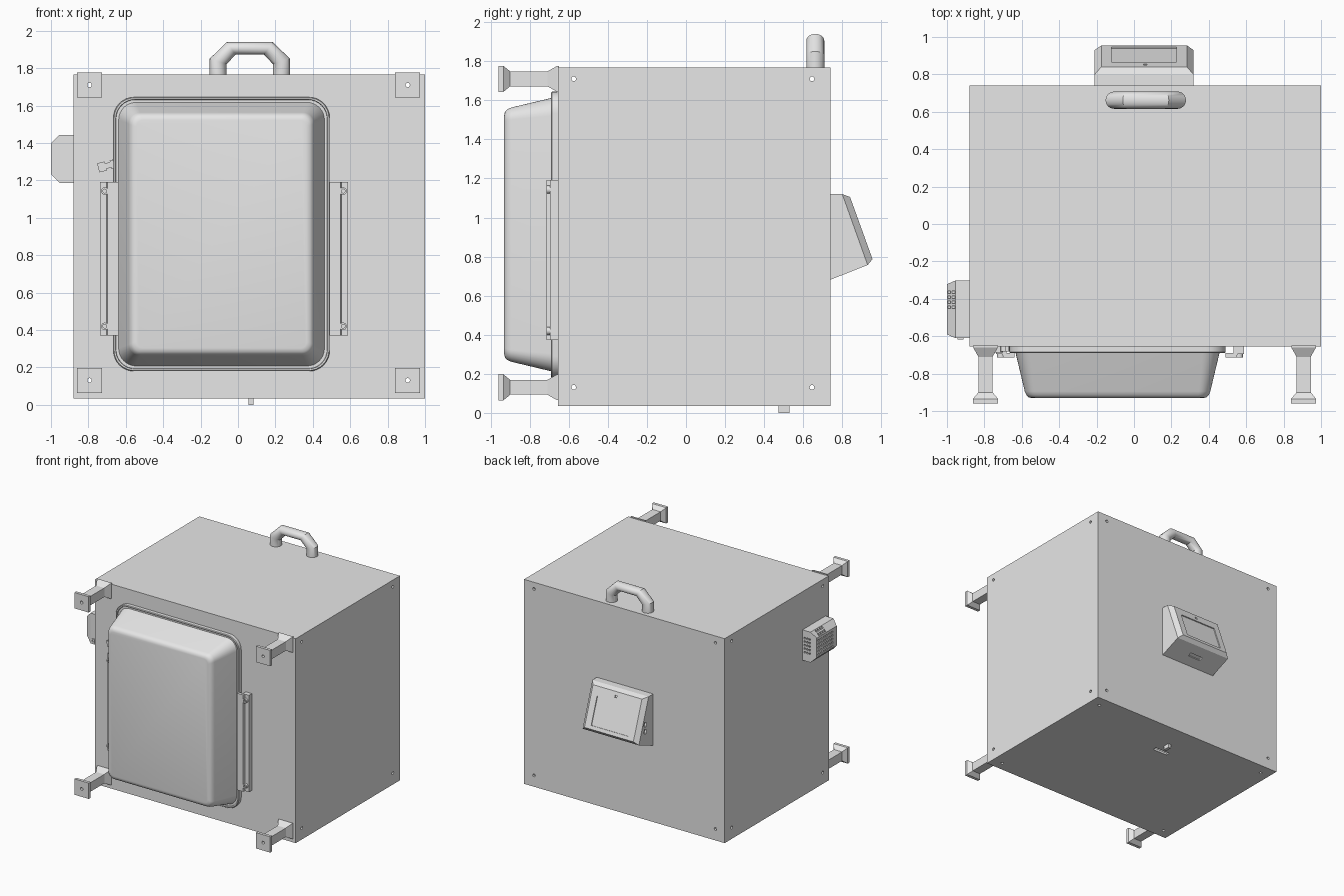
import bpy, bmesh, math
from mathutils import Vector, Matrix

cube = bpy.data.objects.get("Cube")
if cube:
    bpy.data.objects.remove(cube)

grey = bpy.data.materials.new("light_grey")
grey.use_nodes = True
COLOUR = (0.8, 0.8, 0.8, 1)
grey.diffuse_color = COLOUR
grey.node_tree.nodes["Principled BSDF"].inputs["Base Color"].default_value = COLOUR


def finish(name, bm):
    bmesh.ops.recalc_face_normals(bm, faces=bm.faces[:])
    mesh = bpy.data.meshes.new(name)
    bm.to_mesh(mesh)
    bm.free()
    mesh.materials.append(grey)
    obj = bpy.data.objects.new(name, mesh)
    bpy.context.collection.objects.link(obj)
    return obj


def loft(name, rings):
    """Skin a list of equal-length closed rings and cap both ends."""
    bm = bmesh.new()
    loops = [[bm.verts.new(p) for p in ring] for ring in rings]
    n = len(loops[0])
    for a, b in zip(loops, loops[1:]):
        for i in range(n):
            j = (i + 1) % n
            bm.faces.new((a[i], a[j], b[j], b[i]))
    bm.faces.new(loops[0])
    bm.faces.new(loops[-1])
    return finish(name, bm)


def boxes(name, centres, size, tilt=0, axis='X'):
    """One object made of equal boxes at the given centres."""
    bm = bmesh.new()
    for c in centres:
        m = Matrix.Translation(c) @ Matrix.Rotation(tilt, 4, axis) @ Matrix.Diagonal((*size, 1))
        bmesh.ops.create_cube(bm, size=1, matrix=m)
    return finish(name, bm)


def rods(name, centres, radius, length, axis, sides=16):
    """One object made of equal cylinders along an axis."""
    turn = {'X': Matrix.Rotation(math.pi / 2, 4, 'Y'),
            'Y': Matrix.Rotation(math.pi / 2, 4, 'X'), 'Z': Matrix()}[axis]
    bm = bmesh.new()
    for c in centres:
        bmesh.ops.create_cone(bm, cap_ends=True, segments=sides, radius1=radius, radius2=radius,
                              depth=length, matrix=Matrix.Translation(c) @ turn)
    return finish(name, bm)


def cut(obj, *cutters):
    for cutter in cutters:
        mod = obj.modifiers.new("cut", 'BOOLEAN')
        mod.operation, mod.solver, mod.object = 'DIFFERENCE', 'EXACT', cutter
        bpy.context.view_layer.update()
        graph = bpy.context.evaluated_depsgraph_get()
        mesh = bpy.data.meshes.new_from_object(obj.evaluated_get(graph))
        obj.modifiers.clear()
        obj.data = mesh
        bpy.data.objects.remove(cutter)


def smooth(obj):
    bpy.ops.object.select_all(action='DESELECT')
    obj.select_set(True)
    bpy.context.view_layer.objects.active = obj
    bpy.ops.object.shade_smooth_by_angle(angle=math.radians(32))


LEG_X, LEG_Z = (-0.794, 0.907), (0.131, 1.71)
HOLE_Y = (-0.575, 0.645)
HOLE = 0.012

# Hollow cabinet with fixing holes at its corners
cabinet = boxes("cabinet", [(0.06, 0.042, 0.901)], (1.88, 1.395, 1.732))
cut(cabinet,
    boxes("hollow", [(0.06, 0.042, 0.901)], (1.84, 1.355, 1.692)),
    rods("holes_x", [(0, y, z) for y in HOLE_Y for z in LEG_Z], HOLE, 3, 'X'),
    rods("holes_y", [(x, 0, z) for x in LEG_X for z in LEG_Z], HOLE, 3, 'Y'),
    rods("holes_z", [(x, y, 0.03) for x in LEG_X for y in HOLE_Y], HOLE, 0.2, 'Z'),
    boxes("bottom_slot", [(0.045, 0.395, 0.03)], (0.14, 0.035, 0.1)))

# Four stand-off legs with flared ends
LEG = [(-0.65, 0.066), (-0.66, 0.066), (-0.71, 0.038), (-0.9, 0.038), (-0.935, 0.067), (-0.96, 0.067)]
for x, side in zip(LEG_X, ("right", "left")):
    for z, level in zip(LEG_Z, ("lower", "upper")):
        leg = loft(f"{level}_{side}_leg", [
            [(x + sx * h, y, z + sz * h) for sx, sz in ((-1, -1), (1, -1), (1, 1), (-1, 1))]
            for y, h in LEG])
        cut(leg, rods("leg_hole", [(x, -0.8, z)], HOLE, 1, 'Y'))


# Domed front tub with a beaded flange
def rounded_ring(y, inset, steps=8):
    x0, x1, z0, z1 = -0.666 + inset, 0.49 - inset, 0.18 + inset, 1.645 - inset
    r = max(0.11 - inset * 0.6, 0.03)
    ring = []
    for k, (cx, cz) in enumerate(((x1 - r, z1 - r), (x0 + r, z1 - r), (x0 + r, z0 + r), (x1 - r, z0 + r))):
        for i in range(steps + 1):
            a = math.pi / 2 * (k + i / steps)
            ring.append((cx + r * math.cos(a), y, cz + r * math.sin(a)))
    return ring


TUB = [(-0.655, 0), (-0.685, 0), (-0.69, 0.004), (-0.69, 0.012), (-0.678, 0.014), (-0.678, 0.028),
       (-0.69, 0.033), (-0.895, 0.082), (-0.915, 0.091), (-0.927, 0.104), (-0.931, 0.122)]
smooth(loft("front_tub", [rounded_ring(y, i) for y, i in TUB]))

# Side rails that hold the tub flange, with screws
RAIL = [(0, -0.65), (0, -0.695), (0.034, -0.695), (0.04, -0.715), (0.098, -0.715),
        (0.098, -0.691), (0.055, -0.691), (0.055, -0.65)]
for side, x, s in (("right", -0.738, 1), ("left", 0.588, -1)):
    loft(f"{side}_rail", [[(x + s * u, y, z) for u, y in RAIL] for z in (0.372, 1.192)])
    screws = rods(f"{side}_rail_screws", [(x + s * 0.026, -0.7, z) for z in (0.42, 1.143)], 0.02, 0.03, 'Y')
    cut(screws, rods("socket", [(x + s * 0.026, -0.715, z) for z in (0.42, 1.143)], 0.011, 0.02, 'Y', 6))
    smooth(screws)

# Small tilted latch beside the tub
boxes("latch_knob", [(-0.727, -0.67, 1.272)], (0.042, 0.035, 0.05), -0.25, 'Y')
boxes("latch_neck", [(-0.695, -0.668, 1.28)], (0.06, 0.03, 0.03), -0.25, 'Y')
boxes("latch_end", [(-0.672, -0.668, 1.286)], (0.018, 0.03, 0.048), -0.25, 'Y')

# Carrying handle: elliptical tube with mitred bends
half = [((-0.152, 1.76), (-0.061, 1.76)), ((-0.152, 1.85), (-0.061, 1.822)), ((-0.06, 1.94), (-0.013, 1.872))]
MID = 0.063
pairs = half + [tuple((2 * MID - x, z) for x, z in p) for p in reversed(half)]
rings = []
for outer, inner in pairs:
    o, i = Vector((outer[0], 0, outer[1])), Vector((inner[0], 0, inner[1]))
    centre = (o + i) / 2 + Vector((0, 0.662, 0))
    rings.append([centre + (o - i) / 2 * math.cos(a) + Vector((0, 0.046 * math.sin(a), 0))
                  for a in (math.tau * k / 24 for k in range(24))])
smooth(loft("top_handle", rings))

# Tilted display housing on the back
X0, X1 = -0.21, 0.318
HOUSING = [((0.735, 1.12), (0.735, 0.68), 0), ((0.8, 1.12), (0.93, 0.757), 0),
           ((0.84, 1.105), (0.955, 0.787), 0.035)]
display = loft("display_housing", [
    [(X0 + i, *top), (X1 - i, *top), (X1 - i, *low), (X0 + i, *low)] for top, low, i in HOUSING])
TILT = 0.347
cut(display,
    boxes("screen_recess", [(0.054, 0.905, 0.925)], (0.347, 0.016, 0.235), TILT),
    boxes("lens_recess", [(0.06, 0.853, 1.069)], (0.018, 0.02, 0.018), TILT),
    boxes("bottom_port", [(0.054, 0.835, 0.7175)], (0.12, 0.035, 0.03), 0.376),
    boxes("side_port", [(X0, 0.845, z) for z in (0.84, 0.9)], (0.03, 0.03, 0.035), TILT))

# Vented sensor box on the right side
SENSOR = [(-0.875, 0, 0), (-0.955, 0, 0), (-1.0, 0.02, 0.045)]
sensor = loft("sensor_box", [
    [(x, -0.61 + iy, 1.187 + iz), (x, -0.302 - iy, 1.187 + iz),
     (x, -0.302 - iy, 1.444 - iz), (x, -0.61 + iy, 1.444 - iz)] for x, iy, iz in SENSOR])
DOT = 0.014
cut(sensor,
    boxes("outer_vents", [(-1, -0.53 + 0.036 * i, 1.25 + 0.03 * j) for i in range(6) for j in range(5)],
          (0.03, DOT + 0.004, DOT)),
    boxes("top_vents", [(-0.965 - 0.022 * i, -0.445 + 0.027 * j, 1.434 - 0.022 * i)
                        for i in range(2) for j in range(4)], (DOT, DOT, 0.03)),
    boxes("back_vents", [(-0.9 - 0.025 * i, -0.302, 1.26 + 0.03 * j) for i in range(3) for j in range(5)],
          (DOT, 0.03, DOT)))
socket = boxes("sensor_socket", [(-0.927, -0.612, 1.218)], (0.032, 0.01, 0.032))
cut(socket, rods("socket_hole", [(-0.927, -0.615, 1.218)], 0.01, 0.02, 'Y'))

# Drain spout under the cabinet
boxes("drain_spout", [(0.07, 0.502, 0.02)], (0.027, 0.056, 0.04))
